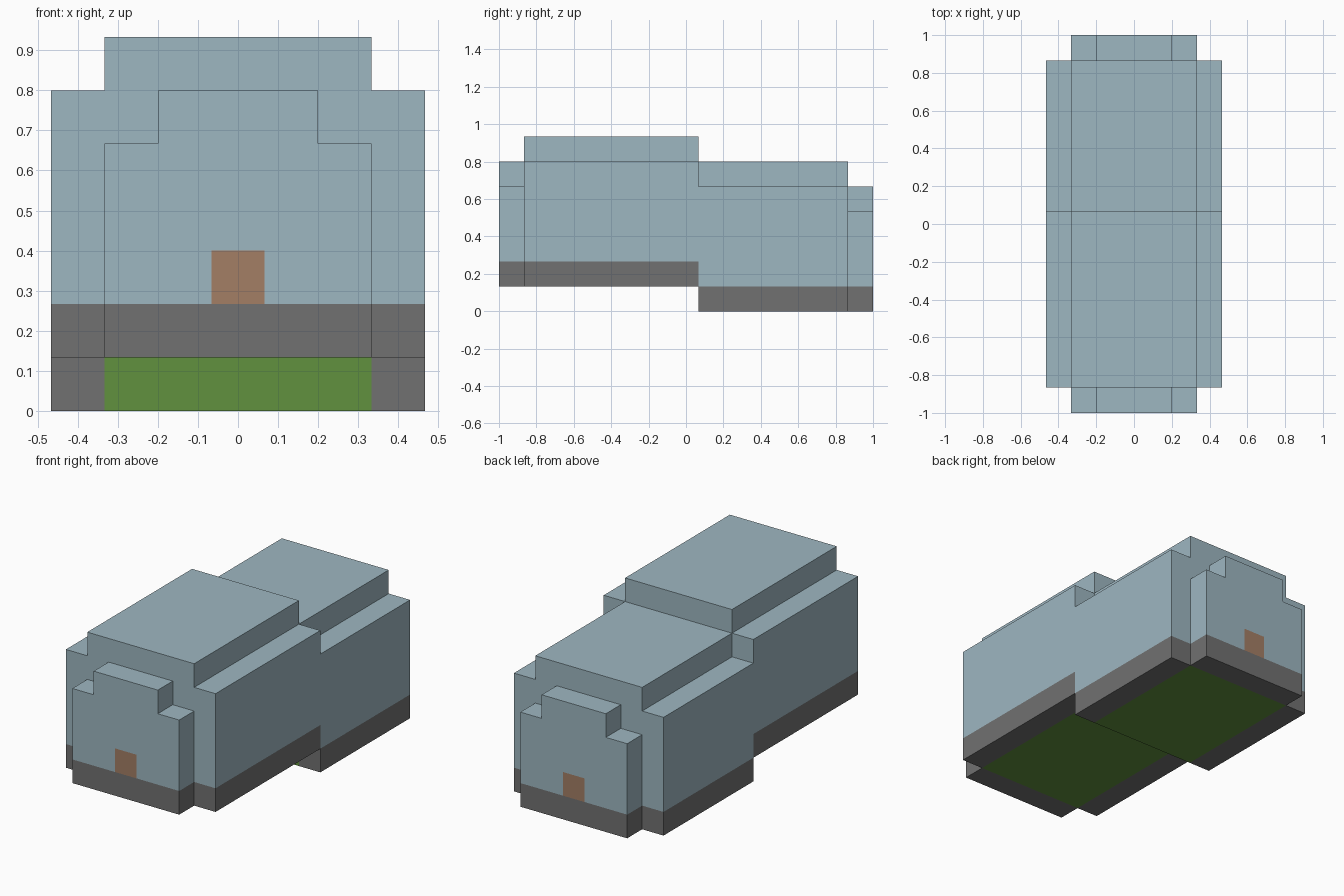
import bpy, bmesh
from mathutils import Vector

old = bpy.data.objects.get("Cube")
if old:
    bpy.data.objects.remove(old)

CELL = 2 / 15          # the building is made on a cubic grid
FRONT_Y, STEP_Y, BACK_Y = -7, 0, 7


def material(name, rgb):
    mat = bpy.data.materials.new(name)
    mat.use_nodes = True
    colour = [((c / 255 + 0.055) / 1.055) ** 2.4 for c in rgb] + [1]
    mat.diffuse_color = colour
    mat.node_tree.nodes["Principled BSDF"].inputs["Base Color"].default_value = colour
    return mat


MATERIALS = [material("pale_blue_wall", (158, 183, 193)),
             material("grey_footing", (113, 113, 113)),
             material("grass_floor", (97, 145, 62)),
             material("brown_door", (163, 126, 101))]
WALL, FOOTING, GRASS, DOOR = range(4)


def cell_colour(x, y, level):
    end = y in (FRONT_Y, BACK_Y)
    if level == 0:
        return GRASS if abs(x) < 3 and not end else FOOTING
    return DOOR if end and x == 0 and level == 1 else WALL


def hall_cells(rows, lift):
    """Stepped hall with a smaller stepped porch in its end row."""
    cells = {}
    for y in rows:
        # half width of each level, from footing to roof
        widths = [2, 2, 2, 2, 1] if y in (FRONT_Y, BACK_Y) else [3, 3, 3, 3, 3, 2]
        for level, half in enumerate(widths):
            for x in range(-half, half + 1):
                cells[x, y, level + lift] = cell_colour(x, y, level)
    return cells


def build_hall(name, cells, solid):
    """Skin the cells, leaving out every face that touches another cell."""
    bm = bmesh.new()
    for cell, colour in cells.items():
        for axis in range(3):
            for sign in (-1, 1):
                n = Vector((0, 0, 0))
                n[axis] = sign
                c = Vector(cell)
                if tuple(int(v) for v in c + n) in solid:
                    continue
                u = n.yzx
                v = n.cross(u)
                centre = c + n / 2 + Vector((0, 0, 0.5))
                corners = [centre + (u * a + v * b) / 2
                           for a, b in ((-1, -1), (1, -1), (1, 1), (-1, 1))]
                face = bm.faces.new([bm.verts.new(p * CELL) for p in corners])
                face.material_index = colour
    # Join the tiles into large flat faces, kept apart by colour
    bmesh.ops.remove_doubles(bm, verts=bm.verts, dist=CELL / 100)
    bmesh.ops.dissolve_limit(bm, angle_limit=0.01, verts=bm.verts, edges=bm.edges,
                             delimit={'MATERIAL'})
    mesh = bpy.data.meshes.new(name)
    bm.to_mesh(mesh)
    bm.free()
    for mat in MATERIALS:
        mesh.materials.append(mat)
    bpy.context.collection.objects.link(bpy.data.objects.new(name, mesh))


# Raised front hall and lower rear hall
front = hall_cells(range(FRONT_Y, STEP_Y + 1), 1)
rear = hall_cells(range(STEP_Y + 1, BACK_Y + 1), 0)
solid = set(front) | set(rear)
build_hall("front_hall", front, solid)
build_hall("rear_hall", rear, solid)
